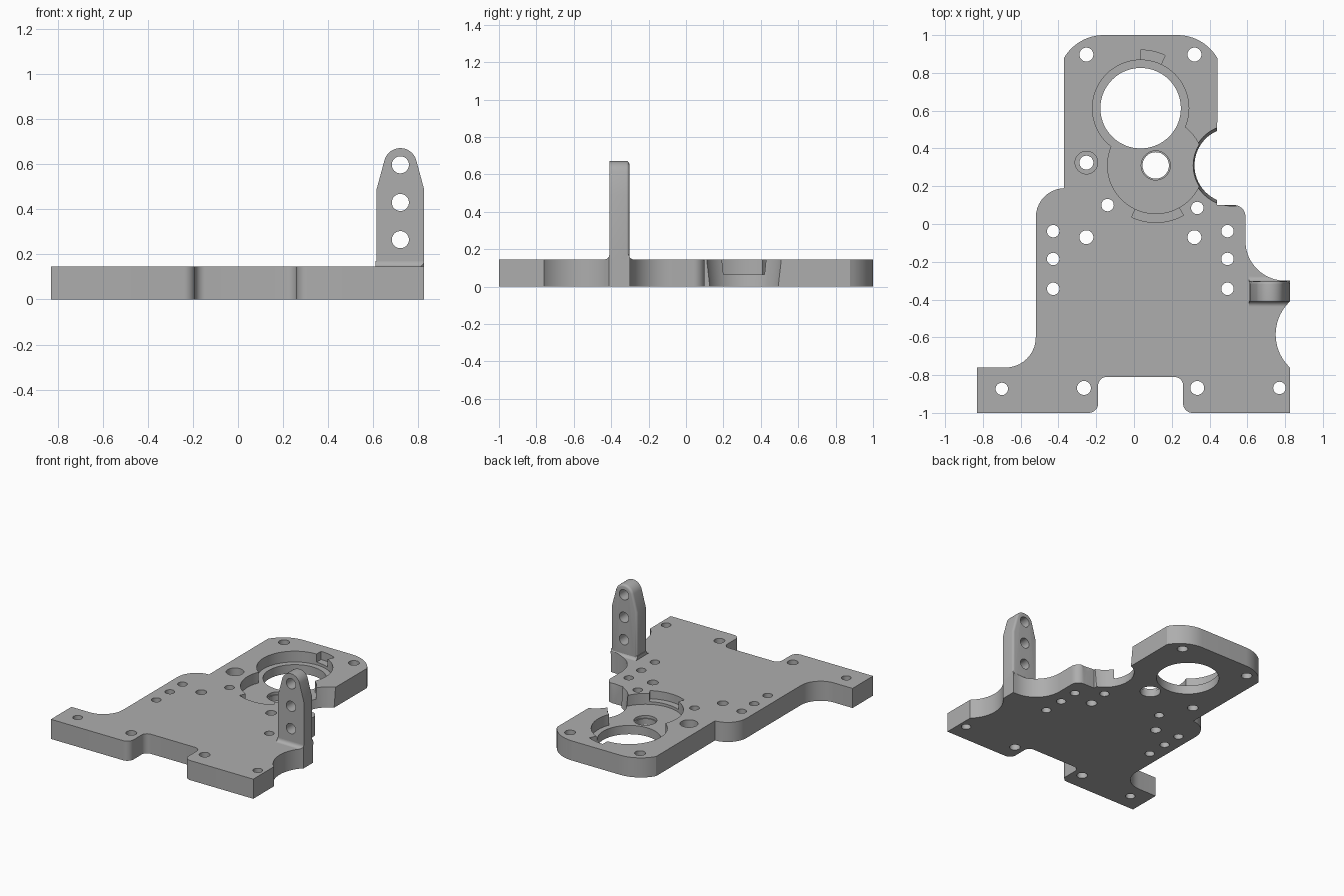
import bpy, bmesh, math
from mathutils import Vector

if "Cube" in bpy.data.objects:
    bpy.data.objects.remove(bpy.data.objects["Cube"])

grey = bpy.data.materials.new("machined grey")
grey.use_nodes = True
COLOUR = (0.42, 0.42, 0.42, 1)
grey.diffuse_color = COLOUR
grey.node_tree.nodes["Principled BSDF"].inputs["Base Color"].default_value = COLOUR

T = 0.145      # plate thickness
FLOOR = 0.065  # pocket floor


def arc(cx, cy, r, a0, a1, n):
    """Points on an arc, angles in degrees."""
    return [(cx + r * math.cos(math.radians(a0 + (a1 - a0) * i / n)),
             cy + r * math.sin(math.radians(a0 + (a1 - a0) * i / n))) for i in range(n + 1)]


def circle(cx, cy, r, n=48):
    return arc(cx, cy, r, 0, 360, n)[:-1]


def rounded(corners, n=10):
    """Polygon from (x, y, radius) corners, each with a tangent fillet."""
    out = []
    for i, (x, y, r) in enumerate(corners):
        p = Vector((x, y))
        if r == 0:
            out.append((x, y))
            continue
        a = (Vector(corners[i - 1][:2]) - p).normalized()
        b = (Vector(corners[(i + 1) % len(corners)][:2]) - p).normalized()
        half = a.angle(b) / 2
        c = p + (a + b).normalized() * (r / math.sin(half))
        start = p + a * (r / math.tan(half)) - c
        end = p + b * (r / math.tan(half)) - c
        turn = start.angle_signed(end)
        a0 = math.atan2(start.y, start.x)
        out += arc(c.x, c.y, r, math.degrees(a0), math.degrees(a0 - turn), n)
    return out


def prism(name, pts, lo, hi, axis="z", scale_lo=None):
    """Extrude a 2D profile along an axis; scale_lo = (centre, factor) tapers the low end."""
    place = {"z": lambda a, b, t: (a, b, t),
             "y": lambda a, b, t: (a, t, b),
             "x": lambda a, b, t: (t, a, b)}[axis]
    low = pts
    if scale_lo:
        (cx, cy), f = scale_lo
        low = [(cx + (a - cx) * f, cy + (b - cy) * f) for a, b in pts]
    bm = bmesh.new()
    v0 = [bm.verts.new(place(a, b, lo)) for a, b in low]
    v1 = [bm.verts.new(place(a, b, hi)) for a, b in pts]
    bm.faces.new(v0)
    bm.faces.new(v1)
    for i in range(len(pts)):
        j = (i + 1) % len(pts)
        bm.faces.new((v0[i], v0[j], v1[j], v1[i]))
    bmesh.ops.recalc_face_normals(bm, faces=bm.faces)
    mesh = bpy.data.meshes.new(name)
    bm.to_mesh(mesh)
    bm.free()
    mesh.materials.append(grey)
    ob = bpy.data.objects.new(name, mesh)
    bpy.context.collection.objects.link(ob)
    return ob


def activate(ob):
    bpy.ops.object.select_all(action="DESELECT")
    ob.select_set(True)
    bpy.context.view_layer.objects.active = ob


def cut(ob, *args, **kw):
    """Subtract a prism from the object, then drop the cutter."""
    cutter = prism("cutter", *args, **kw)
    cutter.hide_render = True
    mod = ob.modifiers.new("cut", "BOOLEAN")
    mod.operation, mod.solver, mod.object = "DIFFERENCE", "EXACT", cutter
    activate(ob)
    bpy.ops.object.modifier_apply(modifier=mod.name)
    bpy.data.objects.remove(cutter)


def finish(ob):
    activate(ob)
    bpy.ops.object.shade_smooth_by_angle(angle=math.radians(30))


# Base plate outline
shoulder_l = arc(-0.16, 0.756, 0.244, 150, 90, 12)
shoulder_r = arc(0.23, 0.756, 0.244, 90, 30, 12)
outline = rounded([(-0.83, -1, 0), (-0.83, -0.76, 0), (-0.52, -0.76, 0.16), (-0.52, 0.19, 0.155),
                   (-0.37, 0.19, 0)])
outline += shoulder_l + shoulder_r
outline += [(0.44, 0.1)]
outline += rounded([(0.44, 0.1, 0), (0.59, 0.1, 0.06), (0.59, -0.09, 0)])[1:]
outline += [(0.8, -0.3), (0.825, -0.3), (0.825, -1)]
outline += rounded([(0.825, -1, 0), (0.26, -1, 0.05), (0.26, -0.81, 0.045),
                    (-0.19, -0.81, 0.045), (-0.19, -1, 0.05), (-0.83, -1, 0)])[1:-1]
plate = prism("base_plate", outline, 0, T)

# Concave bites in the right-hand edge
bites = [circle(0.8, -0.09, 0.21, 72), circle(0.99, -0.585, 0.24, 72)]
for bite in bites:
    cut(plate, bite, -0.1, 0.3)

# Two overlapping round pockets and their shallow arc slots
big, small = (0.035, 0.613), (0.115, 0.31)
cut(plate, circle(*big, 0.255, 72), FLOOR, 0.3)
cut(plate, circle(*small, 0.255, 72), FLOOR, 0.3)
for (cx, cy), r, a0, a1 in ((big, 0.308, 65, 90), (small, 0.302, 245, 299)):
    cut(plate, arc(cx, cy, r, a0, a1, 12) + arc(cx, cy, 0.23, a1, a0, 12), FLOOR + 0.02, 0.3)

# Tapered round notch opening into the pocket
cut(plate, circle(0.52, 0.31, 0.216, 72), -0.01, T + 0.01, scale_lo=((0.52, 0.31), 0.92))

# Bearing bores
cut(plate, circle(*big, 0.213, 72), -0.1, 0.3)
cut(plate, circle(*small, 0.07), -0.1, 0.3)
cut(plate, circle(*small, 0.077), FLOOR - 0.02, 0.3)

# Screw holes
holes = [(-0.14, 0.1), (0.335, 0.085), (-0.7, -0.873), (0.77, -0.868)]
holes += [(x, y) for x in (-0.428, 0.495) for y in (-0.038, -0.185, -0.343)]
for x, y in holes:
    cut(plate, circle(x, y, 0.033, 24), -0.1, 0.3)
wide = [(-0.252, 0.325), (-0.265, -0.868), (0.335, -0.868), (-0.252, -0.07), (0.32, -0.07),
        (-0.252, 0.897), (0.32, 0.897)]
for x, y in wide:
    cut(plate, circle(x, y, 0.037, 24), -0.1, 0.3)
cut(plate, circle(-0.252, 0.325, 0.06, 32), FLOOR, 0.3)
finish(plate)

# Upright post with a tapered round top
profile = [(0.615, 0.1), (0.825, 0.1), (0.825, 0.49)]
profile += arc(0.72, 0.598, 0.073, 15, 165, 20) + [(0.615, 0.49)]
post = prism("upright_post", profile, -0.41, -0.303, "y")
bm = bmesh.new()
bm.from_mesh(post.data)
back = [e for e in bm.edges if all(v.co.y > -0.31 for v in e.verts)]
bmesh.ops.bevel(bm, geom=back, offset=0.016, segments=4, profile=0.5, affect="EDGES")
bm.to_mesh(post.data)
bm.free()
for z in (0.265, 0.43, 0.597):
    cut(post, circle(0.72, z, 0.038, 32), -0.6, -0.1, axis="y")
finish(post)

# Concave fillet around the foot of the post
R = 0.026
foot = [(-0.41 - R, T - 0.01)] + arc(-0.41 - R, T + R, R, 270, 360, 8)
foot += arc(-0.305 + R, T + R, R, 180, 270, 8) + [(-0.305 + R, T - 0.01)]
fillet = prism("post_foot_fillet", foot, 0.61, 0.825, "x")
for bite in bites:
    cut(fillet, bite, -0.1, 0.3)
finish(fillet)
